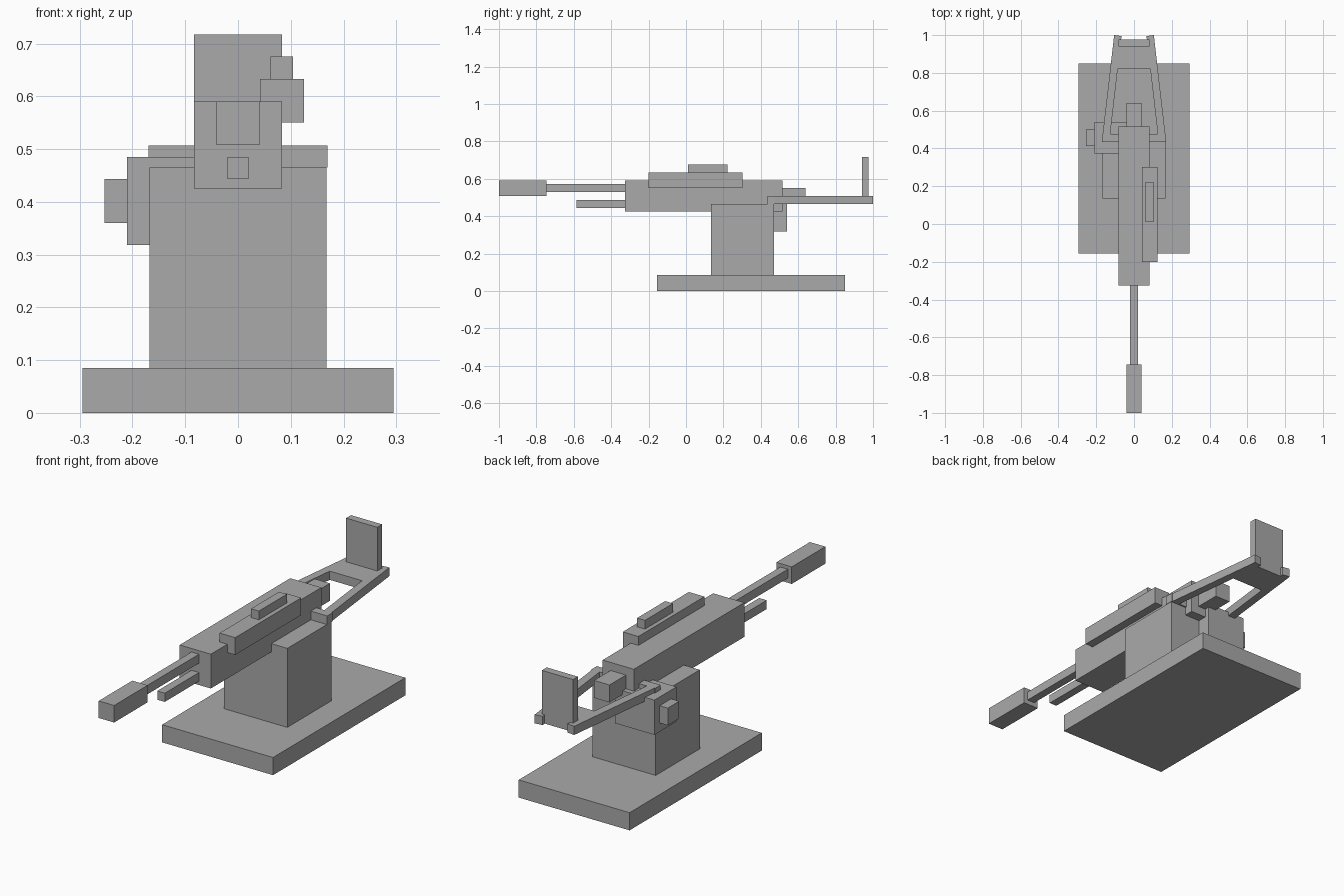
import bpy
import bmesh

cube = bpy.data.objects.get("Cube")
if cube:
    bpy.data.objects.remove(cube, do_unlink=True)

grey = bpy.data.materials.new("metal_grey")
grey.use_nodes = True
colour = (0.4, 0.4, 0.4, 1)
grey.diffuse_color = colour
grey.node_tree.nodes["Principled BSDF"].inputs["Base Color"].default_value = colour


def prism(name, outline, z):
    """Extrude a plan outline between two heights."""
    bm = bmesh.new()
    face = bm.faces.new([bm.verts.new((x, y, z[0])) for x, y in outline])
    top = bmesh.ops.extrude_face_region(bm, geom=[face])["geom"]
    verts = [v for v in top if isinstance(v, bmesh.types.BMVert)]
    bmesh.ops.translate(bm, verts=verts, vec=(0, 0, z[1] - z[0]))
    bmesh.ops.recalc_face_normals(bm, faces=bm.faces)
    mesh = bpy.data.meshes.new(name)
    bm.to_mesh(mesh)
    bm.free()
    mesh.materials.append(grey)
    obj = bpy.data.objects.new(name, mesh)
    bpy.context.collection.objects.link(obj)
    return obj


def box(name, x, y, z):
    """Box from its extents; a single x value means half width."""
    x0, x1 = x if isinstance(x, tuple) else (-x, x)
    return prism(name, [(x0, y[0]), (x1, y[0]), (x1, y[1]), (x0, y[1])], z)


# Stand
box("base_plate", 0.295, (-0.155, 0.85), (0, 0.085))
box("pedestal", 0.168, (0.135, 0.47), (0.085, 0.465))

# Gun body and barrel
box("receiver", 0.083, (-0.325, 0.515), (0.425, 0.59))
box("barrel", 0.02, (-0.745, -0.325), (0.53, 0.573))
box("muzzle", 0.041, (-1.0, -0.745), (0.508, 0.59))
box("lower_tube", 0.02, (-0.585, -0.325), (0.443, 0.485))
box("rear_block", 0.041, (0.515, 0.64), (0.467, 0.551))

# Sight on the left of the body
box("sight_housing", (0.042, 0.125), (-0.2, 0.302), (0.55, 0.633))
box("sight_rail", (0.062, 0.104), (0.01, 0.223), (0.633, 0.675))

# Ammunition box on the right
box("ammo_box", (-0.21, 0.0), (0.372, 0.54), (0.318, 0.485))
box("ammo_box_knob", (-0.253, -0.21), (0.413, 0.5), (0.36, 0.443))

# Tapered shoulder yoke
yoke_z = (0.465, 0.507)
box("yoke_front_bar", 0.17, (0.435, 0.477), yoke_z)
for side, name in ((1, "left"), (-1, "right")):
    outline = [(0.17, 0.44), (0.105, 1.0), (0.066, 0.995), (0.13, 0.44)]
    prism(f"yoke_arm_{name}", [(side * x, y) for x, y in outline], yoke_z)
prism("yoke_rear_plate", [(-0.1, 0.82), (0.1, 0.82), (0.085, 0.977), (-0.085, 0.977)], yoke_z)
box("back_rest", 0.083, (0.94, 0.977), (0.507, 0.717))
